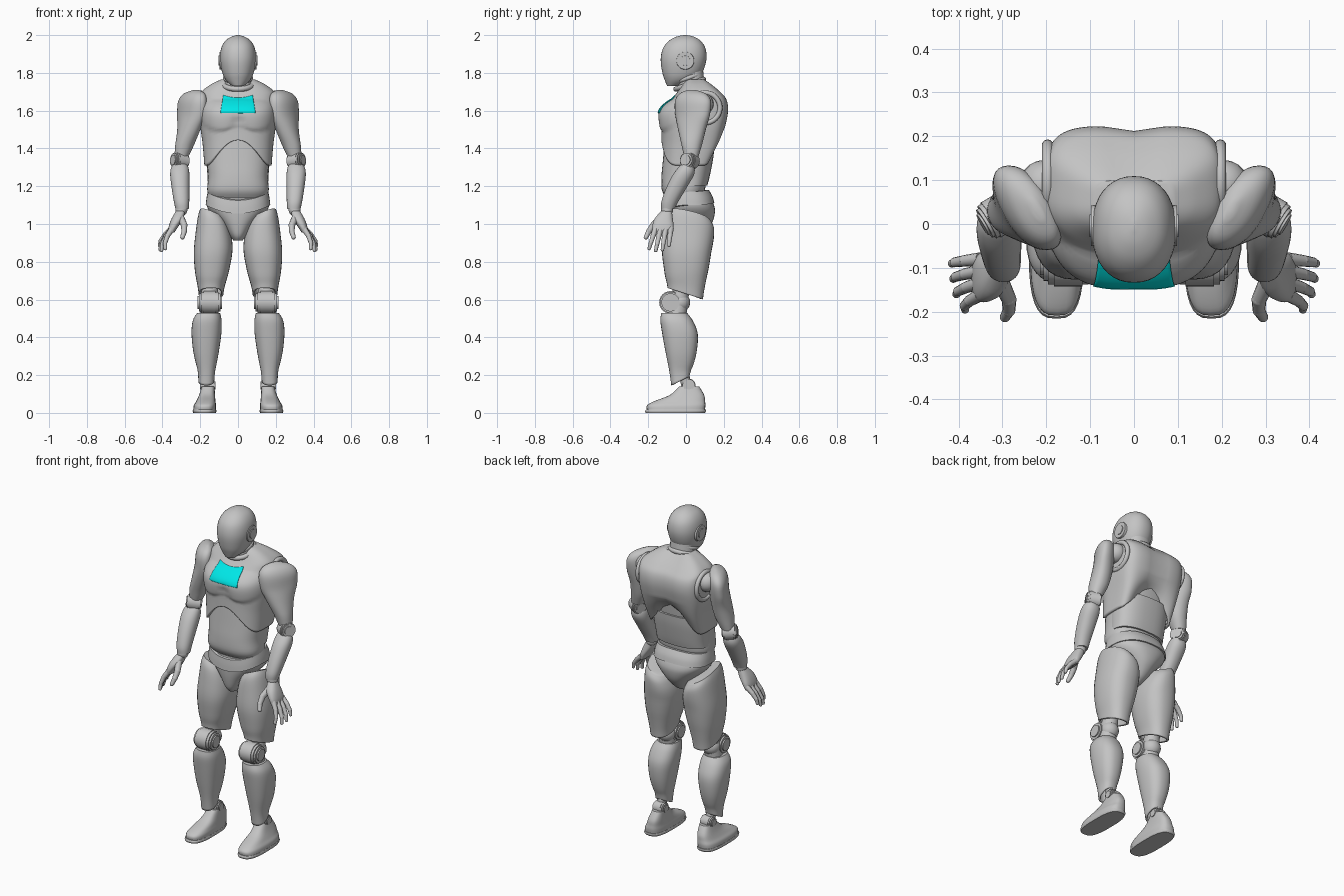
import bpy, bmesh
from math import sin, cos, pi, exp, sqrt, copysign
from mathutils import Vector
from mathutils.bvhtree import BVHTree

cube = bpy.data.objects.get("Cube")
if cube:
    bpy.data.objects.remove(cube)


def material(name, colour):
    mat = bpy.data.materials.new(name)
    mat.use_nodes = True
    mat.diffuse_color = colour
    mat.node_tree.nodes["Principled BSDF"].inputs["Base Color"].default_value = colour
    return mat


GREY = material("shell grey", (0.55, 0.55, 0.55, 1))
CYAN = material("chest cyan", (0, 0.8, 0.8, 1))


def finish(name, bm, mirror=False, mat=GREY, thick=0):
    """Turn a bmesh into an object, smooth except at sharp edges."""
    bm.normal_update()
    for face in bm.faces:
        face.smooth = True
    for edge in bm.edges:
        edge.smooth = edge.calc_face_angle(0) < 0.7
    mesh = bpy.data.meshes.new(name)
    bm.to_mesh(mesh)
    bm.free()
    mesh.materials.append(mat)
    obj = bpy.data.objects.new(name, mesh)
    bpy.context.collection.objects.link(obj)
    if thick:
        obj.modifiers.new("shell", 'SOLIDIFY').thickness = thick
    if mirror:
        obj.modifiers.new("other side", 'MIRROR')
    return obj


def spline(rows, steps):
    """Smoothly interpolate the rows of a section table."""
    rows = [Vector(r) for r in rows]
    result = []
    for i in range(len(rows) - 1):
        b, c = rows[i], rows[i + 1]
        a, d = rows[max(i - 1, 0)], rows[min(i + 2, len(rows) - 1)]
        for k in range(steps):
            t = k / steps
            result.append(b + (c - a) * t / 2 + (a - b * 2.5 + c * 2 - d / 2) * t**2
                          + (b * 1.5 - a / 2 - c * 1.5 + d / 2) * t**3)
    return result + [rows[-1]]


def loft(name, rows, power=2.2, sides=32, steps=4, warp=None, mirror=False, thick=0, back_power=None):
    """Stack rounded sections, bottom to top: height, middle x, half width, front y, back y."""
    bm = bmesh.new()
    rings = []
    for z, x, half, front, back in spline(rows, steps):
        ring_verts = []
        for i in range(sides):
            c, s = cos(2 * pi * i / sides), sin(2 * pi * i / sides)
            p = 2 / (back_power if back_power and s > 0 else power)
            v = Vector((x + half * copysign(abs(c) ** p, c),
                        (front + back) / 2 + (back - front) / 2 * copysign(abs(s) ** p, s), z))
            if warp:
                warp(v)
            ring_verts.append(bm.verts.new(v))
        rings.append(ring_verts)
    for low, high in zip(rings, rings[1:]):
        for i in range(sides):
            j = (i + 1) % sides
            bm.faces.new((low[i], low[j], high[j], high[i]))
    bm.faces.new(rings[-1])
    if not thick:
        bm.faces.new(rings[0][::-1])
    return finish(name, bm, mirror, thick=thick)


def ball(bm, centre, radius):
    new = bmesh.ops.create_uvsphere(bm, u_segments=20, v_segments=12, radius=radius)
    bmesh.ops.translate(bm, verts=new["verts"], vec=centre)


def rod(bm, start, end, r1, r2, sides=24):
    start, end = Vector(start), Vector(end)
    axis = end - start
    new = bmesh.ops.create_cone(bm, cap_ends=True, segments=sides, radius1=r1, radius2=r2, depth=axis.length)
    bmesh.ops.rotate(bm, verts=new["verts"], matrix=axis.to_track_quat('Z', 'Y').to_matrix())
    bmesh.ops.translate(bm, verts=new["verts"], vec=(start + end) / 2)


def hinge(name, centre, axis, radius, width):
    """Rounded drum built from ever narrower, wider-reaching discs."""
    bm = bmesh.new()
    centre, axis = Vector(centre), Vector(axis).normalized()
    for scale, reach in ((1, 0.5), (0.93, 0.72), (0.8, 0.88), (0.58, 1)):
        rod(bm, centre - axis * width * reach, centre + axis * width * reach, radius * scale, radius * scale)
    return finish(name, bm, True)


def ring(name, centre, major, minor, axis, mirror=False):
    bpy.ops.mesh.primitive_torus_add(major_radius=major, minor_radius=minor, major_segments=40, minor_segments=10)
    source = bpy.context.object
    bm = bmesh.new()
    bm.from_mesh(source.data)
    bpy.data.objects.remove(source)
    bmesh.ops.rotate(bm, verts=bm.verts, matrix=Vector(axis).to_track_quat('Z', 'Y').to_matrix())
    bmesh.ops.translate(bm, verts=bm.verts, vec=centre)
    return finish(name, bm, mirror)


# Head, ears and neck
loft("head", [(1.73, 0, .03, -.1, -.04), (1.76, 0, .063, -.112, .04), (1.8, 0, .083, -.125, .085),
              (1.87, 0, .096, -.134, .108), (1.93, 0, .089, -.122, .103), (1.97, 0, .067, -.09, .077),
              (1.992, 0, .034, -.05, .04), (2, 0, .003, -.012, .004)], sides=40)
ears = bmesh.new()
for radius, out in ((.05, .098), (.028, .102)):
    rod(ears, (.07, -.004, 1.865), (out, -.004, 1.865), radius, radius * .92, 32)
finish("ears", ears, True)
loft("neck", [(1.64, 0, .08, -.04, .11), (1.72, 0, .076, -.045, .1), (1.82, 0, .07, -.05, .09)])
ring("collar", (0, .02, 1.74), .078, .014, (0, -.35, 1))
ring("throat_ring", (0, .015, 1.775), .068, .012, (0, -.35, 1))


# Chest shell with pectorals, spine groove and arched lower edge
def chest_warp(v):
    if v.z < 1.52:
        v.z += (1.52 - v.z) / .21 * .135 * max(0, 1 - (v.x / .17) ** 2) ** 1.5
    if v.y < 0:
        # the cleft between the pectorals fades out under the collar
        cleft = max(0, min(1, (1.6 - v.z) / .05)) if abs(v.x) < .1 else 1
        bump = 1 - cleft * ((abs(v.x) - .1) / .105) ** 2 - ((v.z - 1.575) / .085) ** 2
        v.y -= .02 * sqrt(max(0, bump))
    if v.y > .1:
        v.y -= .012 * exp(-(v.x / .05) ** 2)


chest = loft("chest", [(1.31, 0, .178, -.13, .135), (1.42, 0, .187, -.13, .182), (1.52, 0, .2, -.13, .21),
                       (1.6, 0, .203, -.123, .224), (1.66, 0, .2, -.075, .215), (1.7, 0, .193, -.045, .182),
                       (1.74, 0, .142, -.02, .135), (1.765, 0, .09, 0, .1)],
             2.6, 80, 6, chest_warp, thick=.014, back_power=4.5)

# Cyan chest plate draped on the shell
bpy.context.view_layer.update()
tree = BVHTree.FromObject(chest, bpy.context.evaluated_depsgraph_get())
plate = bmesh.new()
bmesh.ops.create_grid(plate, x_segments=24, y_segments=14, size=1)
for v in plate.verts:
    u, t = v.co.x, (v.co.y + 1) / 2
    z = 1.587 + t * (.093 - .014 * (1 - u * u))
    x = u * (.092 - .015 * t)
    hit, normal, _, _ = tree.ray_cast(Vector((x, -1, z)), Vector((0, 1, 0)))
    v.co = hit + normal * .005
finish("chest_plate", plate, mat=CYAN, thick=.004)


# Abdomen, belt and pelvis
loft("abdomen", [(1.14, 0, .15, -.105, .085), (1.18, 0, .163, -.128, .1), (1.25, 0, .158, -.13, .11),
                 (1.34, 0, .165, -.122, .13), (1.48, 0, .165, -.11, .15)], 2.5, 40)
loft("back_waist_plate", [(1.205, 0, .16, -.07, .113), (1.25, 0, .161, -.07, .125), (1.34, 0, .168, -.07, .143),
                          (1.4, 0, .168, -.07, .15)], 2.5, 40)


def belt_warp(v):
    v.z += (-.045 if v.y < 0 else .012) * max(0, 1 - (v.x / .17) ** 2)


loft("belt", [(1.1, 0, .171, -.124, .15), (1.135, 0, .167, -.122, .14), (1.17, 0, .16, -.118, .12)],
     2.5, 48, warp=belt_warp)
loft("pelvis", [(.912, 0, .024, -.075, .04), (.94, 0, .045, -.098, .085), (1, 0, .088, -.112, .135),
                (1.06, 0, .145, -.118, .153), (1.1, 0, .166, -.119, .148), (1.14, 0, .16, -.11, .13)], 2.3, 40)


# Legs, with shells left open at the lower end
def thigh_warp(v):
    v.z += ((v.x - .135) * .4 - v.y * .22) * max(0, (v.z - .85) / .18)
    if v.z < .72:
        v.z -= v.y * .32 * (.72 - v.z) / .09


def shin_warp(v):
    if v.z < .25:
        v.z += (v.y + .08) * .45 * (.25 - v.z) / .1


loft("thighs", [(.63, .143, .066, -.098, .09), (.67, .142, .072, -.102, .097), (.75, .138, .09, -.115, .117),
                (.85, .132, .102, -.127, .134), (.94, .128, .096, -.121, .147), (1.01, .13, .083, -.11, .148),
                (1.045, .133, .07, -.09, .13)], 2.4, warp=thigh_warp, mirror=True, thick=.012)
hinge("knees", (.15, -.082, .585), (1, 0, 0), .06, .064)
knee_core = bmesh.new()
ball(knee_core, (.15, -.03, .585), .052)
rod(knee_core, (.145, -.01, .75), (.155, -.05, .5), .04, .05)
finish("knee_cores", knee_core, True)
loft("shins", [(.145, .168, .042, -.078, .018), (.22, .167, .047, -.088, .03), (.32, .169, .067, -.108, .056),
               (.42, .167, .079, -.126, .062), (.49, .163, .076, -.136, .035), (.53, .155, .06, -.13, .005)],
     2.4, warp=shin_warp, mirror=True, thick=.01)
hinge("ankles", (.16, .015, .145), (1, 0, 0), .036, .04)
ankle_post = bmesh.new()
rod(ankle_post, (.162, .005, .13), (.167, -.025, .27), .026, .03)
finish("ankle_posts", ankle_post, True)
loft("feet", [(.016, .177, .06, -.207, .1), (.04, .175, .059, -.206, .103), (.062, .17, .051, -.168, .101),
              (.095, .164, .042, -.085, .096), (.14, .158, .034, -.035, .07)], 2.9, mirror=True)
loft("soles", [(0, .177, .06, -.213, .1), (.01, .177, .063, -.216, .106), (.018, .177, .061, -.212, .105)],
     2.9, mirror=True)


# Arms
def shoulder_warp(v):
    v.x += .45 * (v.y - .03) * max(0, min(1, (v.z - 1.42) / .15))


shoulder = bmesh.new()
ball(shoulder, (.205, .09, 1.635), .056)
rod(shoulder, (.15, .09, 1.635), (.27, .05, 1.6), .04, .04)
finish("shoulder_joints", shoulder, True)
ring("shoulder_sockets", (.197, .1, 1.615), .08, .013, (1, 0, 0), mirror=True)
loft("upper_arms", [(1.355, .3, .036, -.01, .065), (1.42, .282, .05, -.024, .085), (1.5, .26, .058, -.042, .105),
                    (1.58, .244, .062, -.057, .127), (1.65, .238, .06, -.058, .132), (1.69, .229, .044, -.035, .105),
                    (1.71, .22, .01, .01, .05)], warp=shoulder_warp, mirror=True)
hinge("elbows", (.308, .02, 1.335), (.85, -.5, .1), .046, .044)
loft("forearms", [(1.08, .296, .035, -.132, -.06), (1.12, .299, .041, -.13, -.04), (1.19, .304, .047, -.105, .002),
                  (1.26, .308, .051, -.07, .042), (1.3, .308, .045, -.04, .045), (1.32, .306, .03, -.02, .035)],
     mirror=True)

# Hands
wrist = bmesh.new()
ball(wrist, (.3, -.1, 1.075), .032)
finish("wrists", wrist, True)
loft("palms", [(.955, .354, .017, -.176, -.07), (.99, .34, .026, -.178, -.066), (1.03, .32, .031, -.165, -.07),
               (1.07, .304, .024, -.13, -.075)], 2.5, mirror=True)


def finger(name, points, radius):
    bm = bmesh.new()
    for i, (a, b) in enumerate(zip(points, points[1:])):
        r = radius * (1 - .15 * i)
        rod(bm, a, b, r, r * .85, 12)
        ball(bm, b, r * .85)
    finish(name, bm, True)


for i, (label, tip_x, tip_z) in enumerate((("little", .415, .887), ("ring", .412, .864),
                                           ("middle", .405, .86), ("index", .385, .87))):
    base = Vector((.35, -.08 - .027 * i, .975))
    tip = Vector((tip_x, -.09 - .035 * i, tip_z))
    bow = Vector((.01, 0, .003))
    finger(label + "_fingers", [base, base.lerp(tip, .4) + bow, base.lerp(tip, .75) + bow, tip], .0155)
finger("thumbs", [(.305, -.13, 1.035), (.285, -.172, .995), (.285, -.197, .96), (.294, -.212, .93)], .02)
